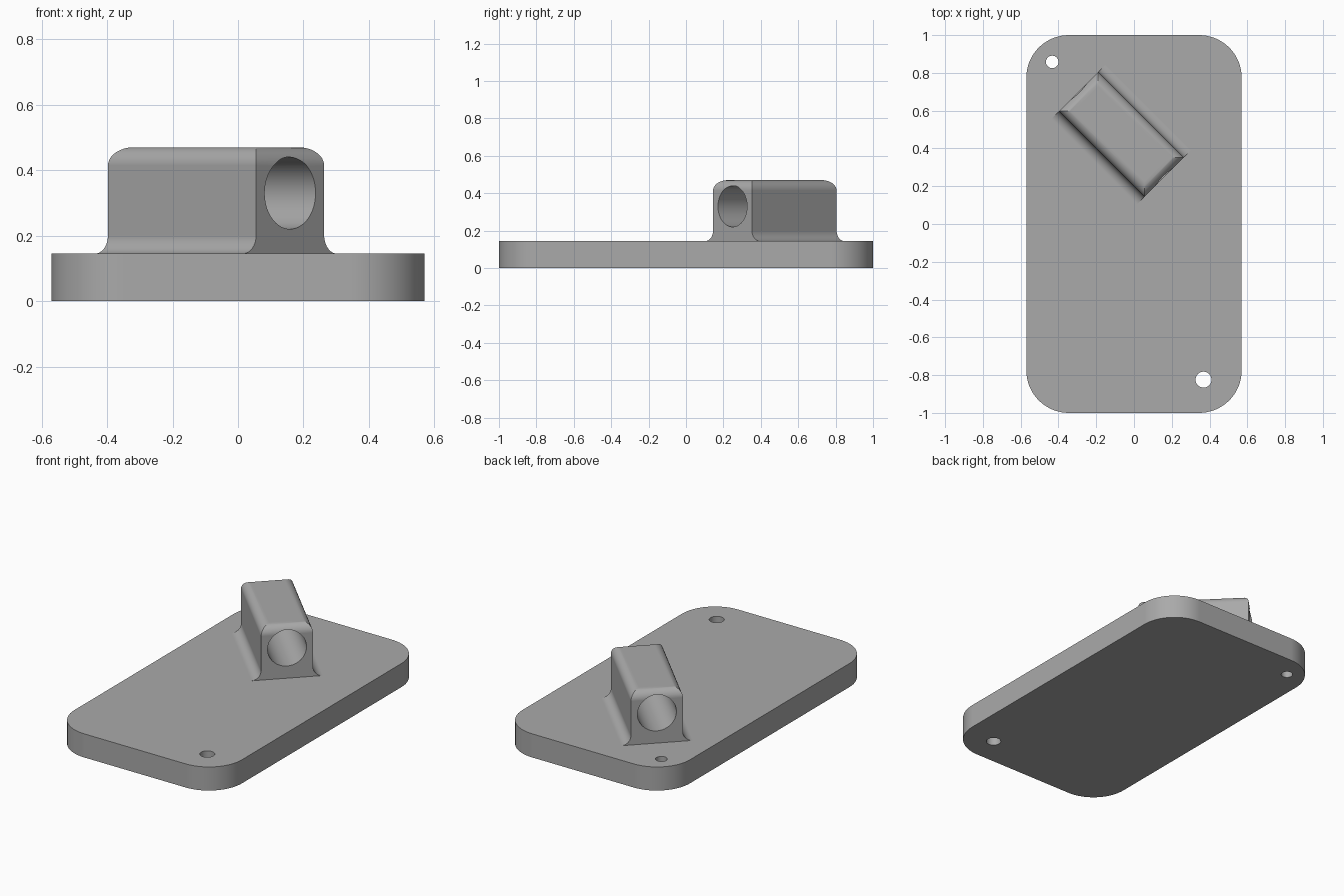
import bpy
import bmesh
from math import sin, cos, pi, radians
from mathutils import Matrix

default = bpy.data.objects.get("Cube")
if default:
    bpy.data.objects.remove(default, do_unlink=True)

grey = bpy.data.materials.new("plain_grey")
grey.use_nodes = True
colour = (0.4, 0.4, 0.4, 1)
grey.diffuse_color = colour
grey.node_tree.nodes["Principled BSDF"].inputs["Base Color"].default_value = colour

PLATE_TOP, BLOCK_TOP = 0.145, 0.47


def loft(name, loops):
    """Closed solid skinned through matching loops of points."""
    bm = bmesh.new()
    rings = [[bm.verts.new(p) for p in loop] for loop in loops]
    for low, high in zip(rings, rings[1:]):
        for i in range(len(low)):
            j = (i + 1) % len(low)
            bm.faces.new((low[i], low[j], high[j], high[i]))
    bm.faces.new(rings[0][::-1])
    bm.faces.new(rings[-1])
    mesh = bpy.data.meshes.new(name)
    bm.to_mesh(mesh)
    bm.free()
    mesh.materials.append(grey)
    obj = bpy.data.objects.new(name, mesh)
    bpy.context.collection.objects.link(obj)
    return obj


def cylinder(name, radius, low, high, matrix):
    """Solid cylinder along local z."""
    ring = [(radius * cos(2 * pi * i / 64), radius * sin(2 * pi * i / 64)) for i in range(64)]
    obj = loft(name, [[(x, y, z) for x, y in ring] for z in (low, high)])
    obj.data.transform(matrix)
    return obj


def combine(target, other, operation):
    """Apply a boolean and discard the second solid."""
    mod = target.modifiers.new("combine", "BOOLEAN")
    mod.operation, mod.object, mod.solver = operation, other, "EXACT"
    bpy.context.view_layer.objects.active = target
    bpy.ops.object.modifier_apply(modifier=mod.name)
    bpy.data.objects.remove(other, do_unlink=True)


# Base plate with rounded corners
corner = 0.225
outline = []
for k, (sx, sy) in enumerate([(1, 1), (-1, 1), (-1, -1), (1, -1)]):
    for i in range(17):
        a = (k + i / 16) * pi / 2
        outline.append((sx * (0.57 - corner) + corner * cos(a),
                        sy * (1 - corner) + corner * sin(a)))
base = loft("mounting_base", [[(x, y, z) for x, y in outline] for z in (0, PLATE_TOP)])

# Screw holes in opposite corners
for x, y, r in [(-0.433, 0.858, 0.033), (0.368, -0.824, 0.042)]:
    combine(base, cylinder("screw_hole", r, -0.1, 0.3, Matrix.Translation((x, y, 0))), "DIFFERENCE")

# Angled block: flared foot on the long sides, rounded top on all four
half_len, half_wid, r, steps = 0.32, 0.147, 0.056, 12
sections = [(half_len, half_wid + r, PLATE_TOP - 0.05)]
for i in range(steps + 1):
    a = i / steps * pi / 2
    sections.append((half_len, half_wid + r * (1 - sin(a)), PLATE_TOP + r * (1 - cos(a))))
for i in range(steps + 1):
    a = i / steps * pi / 2
    inset = r * (1 - cos(a))
    sections.append((half_len - inset, half_wid - inset, BLOCK_TOP - r * (1 - sin(a))))
block = loft("angled_block", [[(-l, -w, z), (l, -w, z), (l, w, z), (-l, w, z)]
                              for l, w, z in sections])

# Bore through the length of the block
bore = cylinder("bore", 0.11, -0.6, 0.6,
                Matrix.Translation((0, 0, 0.33)) @ Matrix.Rotation(pi / 2, 4, "Y"))
combine(block, bore, "DIFFERENCE")
block.data.transform(Matrix.Translation((-0.067, 0.475, 0)) @ Matrix.Rotation(-pi / 4, 4, "Z"))
combine(base, block, "UNION")

# Smooth curves, sharp edges, flat large faces
bpy.ops.object.select_all(action="DESELECT")
base.select_set(True)
bpy.context.view_layer.objects.active = base
bpy.ops.object.shade_smooth_by_angle(angle=radians(25))
weighted = base.modifiers.new("flat_faces", "WEIGHTED_NORMAL")
weighted.keep_sharp = True
